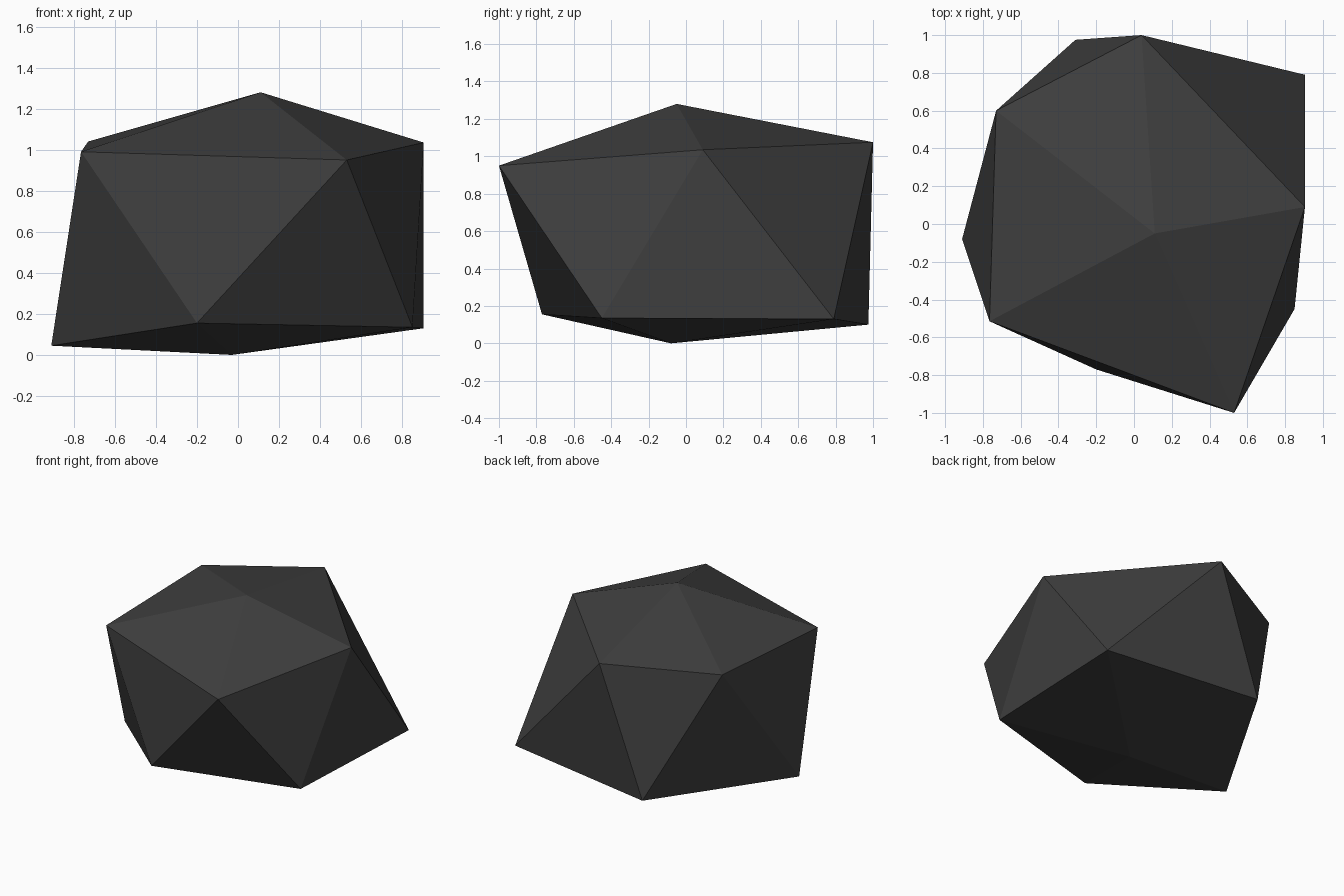
import bpy, bmesh

if "Cube" in bpy.data.objects:
    bpy.data.objects.remove(bpy.data.objects["Cube"])

# Faceted boulder: a distorted icosahedron made of two staggered rings and two poles
top = (0.11, -0.05, 1.28)
bottom = (-0.03, -0.08, 0.0)
upper = [(0.905, 0.09, 1.035), (0.04, 1.0, 1.075), (-0.73, 0.60, 1.04),
         (-0.765, -0.515, 0.99), (0.53, -1.0, 0.95)]
lower = [(0.905, 0.79, 0.13), (-0.31, 0.975, 0.10), (-0.91, -0.08, 0.045),
         (-0.20, -0.77, 0.155), (0.85, -0.45, 0.135)]

bm = bmesh.new()
t, b = bm.verts.new(top), bm.verts.new(bottom)
up = [bm.verts.new(p) for p in upper]
lo = [bm.verts.new(p) for p in lower]

# Cap, belt and base triangles around the rings
for i in range(5):
    j = (i + 1) % 5
    bm.faces.new((t, up[i], up[j]))
    bm.faces.new((up[i], lo[i], up[j]))
    bm.faces.new((up[j], lo[i], lo[j]))
    bm.faces.new((b, lo[j], lo[i]))
bmesh.ops.recalc_face_normals(bm, faces=bm.faces)

mesh = bpy.data.meshes.new("boulder")
bm.to_mesh(mesh)
bm.free()

# Dark stone colour, flat shaded
stone = bpy.data.materials.new("dark_stone")
stone.diffuse_color = (0.05, 0.05, 0.05, 1)
stone.use_nodes = True
stone.node_tree.nodes["Principled BSDF"].inputs["Base Color"].default_value = stone.diffuse_color
mesh.materials.append(stone)
bpy.context.collection.objects.link(bpy.data.objects.new("boulder", mesh))
